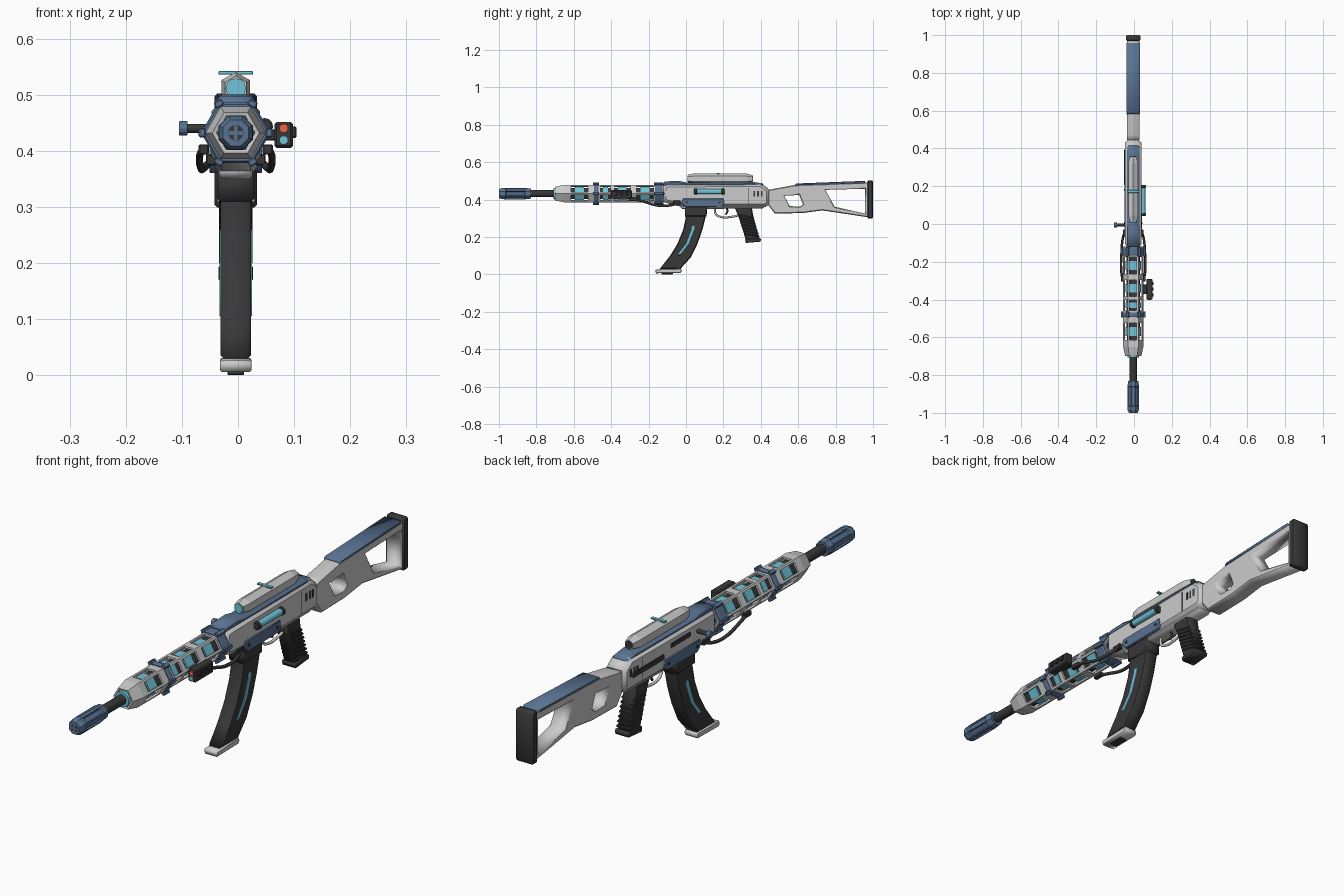
import bpy, bmesh, math
from mathutils import Vector

if "Cube" in bpy.data.objects:
    bpy.data.objects.remove(bpy.data.objects["Cube"])

CX, CZ = -0.004, 0.432          # bore axis


def mat(name, col):
    m = bpy.data.materials.new(name)
    m.diffuse_color = (*col, 1)
    m.use_nodes = True
    m.node_tree.nodes["Principled BSDF"].inputs["Base Color"].default_value = m.diffuse_color
    return m


DARK = mat("dark", (.04, .04, .042))
BLUE = mat("blue", (.10, .17, .29))
CYAN = mat("cyan", (.16, .56, .70))
RED = mat("red", (.9, .12, .06))


def finish(ob, m):
    bpy.context.collection.objects.link(ob)
    if m:
        ob.data.materials.append(m)
    return ob


def to_mesh(ob):
    bpy.ops.object.select_all(action='DESELECT')
    ob.select_set(True)
    bpy.context.view_layer.objects.active = ob
    bpy.ops.object.convert(target='MESH')
    return bpy.context.object


def prism(name, loops, half, m=None, bevel=.004, x=CX):
    """(y, z) outlines (first outer, rest holes) extruded along x with a chamfer."""
    cu = bpy.data.curves.new(name, 'CURVE')
    cu.dimensions, cu.fill_mode = '2D', 'BOTH'
    cu.extrude, cu.bevel_depth, cu.offset = half - bevel, bevel, -bevel
    cu.bevel_resolution = 0
    for pts in loops:
        s = cu.splines.new('POLY')
        s.points.add(len(pts) - 1)
        for p, (y, z) in zip(s.points, pts):
            p.co = (y, z, 0, 1)
        s.use_cyclic_u = True
    ob = finish(bpy.data.objects.new(name, cu), m)
    ob.rotation_euler = (math.pi / 2, 0, math.pi / 2)
    ob.location.x = x
    return to_mesh(ob)


def box(name, c, size, m=None, bevel=.002):
    bm = bmesh.new()
    bmesh.ops.create_cube(bm, size=1)
    bmesh.ops.scale(bm, vec=size, verts=bm.verts)
    if bevel:
        bmesh.ops.bevel(bm, geom=bm.edges[:], offset=bevel, segments=1, affect='EDGES')
    me = bpy.data.meshes.new(name)
    bm.to_mesh(me)
    ob = finish(bpy.data.objects.new(name, me), m)
    ob.location = c
    return ob


def loft(name, stations, n, m=None, x=CX, z=CZ, phase=0., panels=(), inset=.012, depth=None, wall=0., axis='Y'):
    """n-sided rings at (position, radius); chosen segments get recessed (depth) or open panels."""
    bm = bmesh.new()
    rings = []
    for p, r in stations:
        ring = []
        for i in range(n):
            a = phase + math.tau * i / n
            u, v = r * math.cos(a), r * math.sin(a)
            ring.append(bm.verts.new((u, p, v) if axis == 'Y' else (p, u, v)))
        rings.append(ring)
    chosen = []
    for k in range(len(rings) - 1):
        for i in range(n):
            j = (i + 1) % n
            f = bm.faces.new((rings[k][i], rings[k][j], rings[k + 1][j], rings[k + 1][i]))
            if k in panels:
                chosen.append(f)
    if not wall:
        bm.faces.new(rings[0])
        bm.faces.new(rings[-1])
    bmesh.ops.recalc_face_normals(bm, faces=bm.faces[:])
    if chosen:
        bmesh.ops.inset_individual(bm, faces=chosen, thickness=inset, depth=depth or 0)
        if depth is None:
            bmesh.ops.delete(bm, geom=chosen, context='FACES')
    me = bpy.data.meshes.new(name)
    bm.to_mesh(me)
    bm.free()
    ob = finish(bpy.data.objects.new(name, me), m)
    ob.location = (x, 0, z) if axis == 'Y' else (0, x, z)
    if wall:
        s = ob.modifiers.new("wall", 'SOLIDIFY')
        s.thickness, s.offset = wall, -1
        ob = to_mesh(ob)
    return ob


def tube(name, pts, r, m=None):
    cu = bpy.data.curves.new(name, 'CURVE')
    cu.dimensions, cu.bevel_depth, cu.bevel_resolution = '3D', r, 2
    cu.use_fill_caps = True
    cu.resolution_u = 5
    s = cu.splines.new('BEZIER')
    s.bezier_points.add(len(pts) - 1)
    for p, c in zip(s.bezier_points, pts):
        p.co = c
        p.handle_left_type = p.handle_right_type = 'AUTO'
    return to_mesh(finish(bpy.data.objects.new(name, cu), m))


# muzzle brake and barrel
E = math.pi / 8
loft("muzzle_brake", [(-1, .025), (-.985, .032), (-.965, .033), (-.86, .033), (-.83, .029)], 8, BLUE,
     phase=E, panels=[2], inset=.006, depth=-.005)
loft("muzzle_bore", [(-1.0005, .014), (-.98, .014)], 16, DARK)
for s in ((.026, .007), (.007, .026)):
    box("muzzle_cross", (CX, -.995, CZ), (s[0], .012, s[1]), BLUE, 0)
loft("barrel", [(-.84, .019), (-.1, .019)], 16, DARK).select_set(True)
loft("barrel_collar", [(-.708, .030), (-.67, .034)], 12, CYAN)

# vented hexagonal handguard with glowing core and clamps
wins = [(-.57, .085), (-.43, .05), (-.34, .08), (-.22, .085)]
st = [(-.70, .042), (-.65, .054)]
for c, l in wins:
    st += [(c - l / 2 - .011, .054), (c + l / 2 + .011, .054)]
st.append((-.12, .054))
loft("handguard", st, 6, panels=[2, 4, 6, 8], inset=.012, wall=.008)
loft("handguard_core", [(-.68, .034), (-.11, .036)], 6, DARK)
for c, l in wins:
    loft("glow_cell", [(c - l * .28, .042), (c + l * .28, .042)], 6, CYAN)
for i, (a, b) in enumerate([(-.492, -.468), (-.167, -.125)]):
    loft("clamp_band", [(a, .058), (a + .005, .062), (b - .005, .062), (b, .058)], 6, BLUE)
    for k in range(6):
        t = math.tau * k / 6
        o = box("clamp_lug", (CX + .06 * math.cos(t), (a + b) / 2, CZ + .06 * math.sin(t)),
                (.012, b - a + .008, .016), BLUE)
        o.rotation_euler.y = -t

# receiver
prism("receiver", [[(-.125, .475), (-.10, .484), (.40, .488), (.43, .468), (.447, .45), (.447, .375),
                    (.425, .36), (.0, .357), (-.07, .372), (-.125, .388)]], .043, bevel=.017)
prism("receiver_rail", [[(-.125, .47), (-.115, .497), (-.04, .50), (.0, .492), (.36, .494), (.41, .487), (.42, .47)]],
      .034, BLUE, .009)
prism("receiver_underside", [[(-.04, .37), (.43, .375), (.41, .352), (-.02, .35)]], .03, bevel=.006)
for s in (1, -1):
    x = CX + s * .041
    prism("magwell_plate", [[(-.015, .405), (.20, .405), (.205, .375), (.19, .362), (.0, .36), (-.025, .385)]],
          .006, BLUE, .002, x)
    for y in (.005, .18):
        loft("plate_bolt", [(x + s * .004, .006), (x + s * .009, .006)], 8, DARK, x=y, z=.385, axis='X')
    for y in (.365, .385, .405):
        box("rear_vent", (x + s * .0015, y, .432), (.003, .01, .03), DARK, 0)
    box("panel_seam", (x + s * .0015, .335, .42), (.002, .003, .085), DARK, 0)
    # cable looping from handguard to receiver
    tube("cable", [(CX + s * .056, -.30, .405), (CX + s * .064, -.24, .393), (CX + s * .062, -.15, .368),
                   (CX + s * .056, -.08, .37), (CX + s * .042, -.03, .385)], .0065, DARK)
    box("cable_clip", (CX + s * .057, -.285, .402), (.018, .04, .018), DARK)
    box("cable_socket", (CX + s * .044, -.05, .384), (.018, .04, .02), DARK)

# energy cell on the right, bolt slot and charging handle on the left
loft("energy_cell", [(.055, .013), (.195, .013)], 12, CYAN, x=.047, z=.443)
for a, b in ((.043, .06), (.19, .207)):
    loft("cell_cap", [(a, .012), (a + .003, .0155), (b - .003, .0155), (b, .012)], 12, DARK, x=.047, z=.443)
box("ejection_slot", (-.046, .10, .445), (.008, .12, .018), DARK)
box("side_lever", (-.046, .30, .42), (.012, .19, .02), DARK)
loft("charging_rod", [(-.09, .008), (-.03, .008)], 12, DARK, x=-.005, z=.44, axis='X')
loft("charging_knob", [(-.105, .012), (-.103, .013), (-.092, .013), (-.09, .012)], 12, BLUE, x=-.005, z=.44, axis='X')

# sight
loft("sight_body", [(.012, .022), (.045, .0295), (.32, .0295), (.355, .02)], 6, z=.511, phase=math.pi / 6)
loft("sight_front_lens", [(.008, .018), (.02, .018)], 12, CYAN, z=.511)
loft("sight_rear_lens", [(.34, .015), (.358, .015)], 12, DARK, z=.511)
box("sight_bar", (CX, .172, .539), (.062, .014, .006), CYAN, .001)

# side laser module
box("laser_body", (.0815, -.345, .428), (.033, .11, .046), DARK, .004)
box("laser_mount", (.058, -.345, .428), (.03, .05, .02), DARK)
for y in (-.375, -.345, -.315):
    box("laser_button", (.099, y, .433), (.010, .016, .02), DARK)
for z, m in ((.44, RED), (.419, CYAN)):
    loft("laser_lens", [(-.403, .008), (-.395, .008)], 12, m, x=.0815, z=z)

# curved magazine: front and rear edges
front = [(.0, .375), (-.002, .30), (-.015, .24), (-.045, .165), (-.085, .10), (-.14, .03)]
rear = [(.108, .375), (.103, .30), (.088, .24), (.062, .165), (.025, .09), (-.03, .03)]
prism("magazine", [front + rear[::-1]], .027, DARK, .005)
mid = [Vector(f).lerp(Vector(r), .5) for f, r in zip(front, rear)]
mid = [Vector((.04, .26))] + mid[2:4] + [Vector((-.038, .105))]
strip = [(p.x - .009, p.y) for p in mid] + [(p.x + .009, p.y) for p in mid[::-1]]
prism("magazine_glow", [strip], .029, CYAN, .001)
prism("magazine_collar", [[(-.006, .37), (-.006, .31), (.11, .31), (.114, .37)]], .033, DARK, .005)
prism("magazine_base", [[(-.165, .02), (-.16, .006), (-.03, .008), (-.022, .018), (-.027, .031), (-.16, .027)]],
      .028, bevel=.003)
box("magazine_latch", (CX, -.10, .005), (.03, .06, .01), DARK)

# pistol grip with ridges, trigger and guard
prism("grip", [[(.255, .37), (.35, .37), (.358, .32), (.395, .18), (.32, .185), (.28, .31)]], .027, DARK, .007)
prism("grip_base", [[(.315, .187), (.32, .168), (.398, .175), (.402, .187), (.395, .195)]], .031, DARK, .003)
for i in range(7):
    t = i / 6
    o = box("grip_ridge", (CX, .323 + .032 * t, .31 - .1 * t), (.06, .078, .008), DARK)
    o.rotation_euler.x = -.2
tube("trigger_guard", [(CX, .155, .36), (CX, .158, .325), (CX, .18, .309), (CX, .25, .309), (CX, .285, .318)], .0055)
tube("trigger", [(CX, .215, .36), (CX, .222, .338), (CX, .212, .32)], .005, DARK)

# skeleton stock, cheek pad and butt pad
prism("stock", [[(.44, .452), (.47, .458), (.58, .478), (.975, .493), (.975, .305), (.73, .342), (.62, .328),
                 (.475, .325), (.44, .37)],
                [(.525, .42), (.605, .425), (.625, .375), (.61, .363), (.555, .365)],
                [(.745, .452), (.958, .458), (.958, .325), (.795, .362)]], .033, bevel=.005)
prism("cheek_pad", [[(.58, .476), (.59, .486), (.955, .5), (.96, .488)]], .036, BLUE, .003)
prism("butt_pad", [[(.97, .303), (.975, .299), (.995, .299), (1, .305), (1, .495), (.995, .502), (.975, .502), (.97, .497)]],
      .038, DARK, .005)
